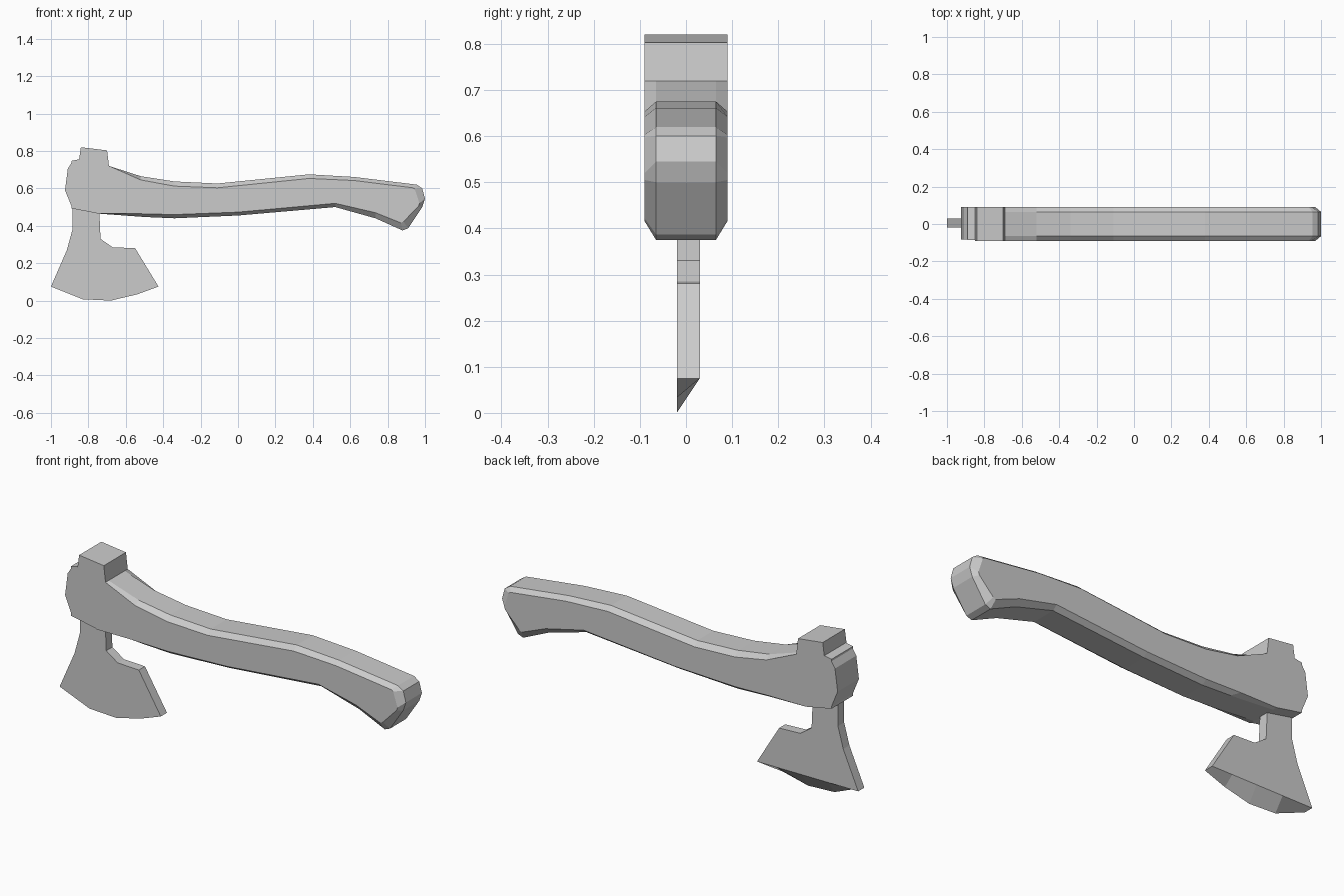
import bpy, bmesh

if "Cube" in bpy.data.objects:
    bpy.data.objects.remove(bpy.data.objects["Cube"])


def loft(name, rings):
    """Skin matching (y, xz-outline) rings from front to back and cap both ends."""
    bm = bmesh.new()
    loops = [[bm.verts.new((x, y, z)) for x, z in pts] for y, pts in rings]
    n = len(loops[0])
    for a, b in zip(loops, loops[1:]):
        for i in range(n):
            j = (i + 1) % n
            bm.faces.new((a[i], a[j], b[j], b[i]))
    bm.faces.new(loops[0][::-1])
    bm.faces.new(loops[-1])
    bmesh.ops.remove_doubles(bm, verts=bm.verts, dist=0.0005)
    bmesh.ops.recalc_face_normals(bm, faces=bm.faces)
    mesh = bpy.data.meshes.new(name)
    bm.to_mesh(mesh)
    bm.free()
    obj = bpy.data.objects.new(name, mesh)
    bpy.context.collection.objects.link(obj)
    return obj


# Curved handle: ridge outline and the inset outline of its flat sides
ridge = [(-.69, .72), (-.52, .665), (-.34, .637), (-.11, .626), (.38, .675),
         (.62, .661), (.955, .62), (.985, .60), (1.0, .545), (.985, .50),
         (.91, .387), (.88, .375), (.735, .44), (.52, .50), (0, .455),
         (-.34, .44), (-.50, .447), (-.745, .465)]
side = [(-.69, .72), (-.52, .645), (-.34, .612), (-.11, .603), (.38, .653),
        (.62, .642), (.935, .603), (.945, .597), (.97, .52), (.965, .505),
        (.885, .422), (.87, .416), (.735, .47), (.52, .52), (0, .473),
        (-.34, .46), (-.54, .465), (-.745, .465)]
loft("handle", [(-.09, side), (-.065, ridge), (.065, ridge), (.09, side)])

# Handle stub poking out past the head
outer = [(-.885, .745), (-.91, .705), (-.925, .59), (-.885, .492)]
loft("handle_stub", [(-.083, outer), (.09, outer)])

# Head collar around the handle
collar = [(-.89, .747), (-.85, .755), (-.69, .72), (-.745, .465), (-.89, .493)]
loft("head_collar", [(-.085, collar), (.09, collar)])

# Hammer poll on top
poll = [(-.85, .75), (-.84, .82), (-.70, .803), (-.69, .72)]
loft("poll", [(-.09, poll), (.09, poll)])

# Blade, ground on the back only so the cutting edge lies on the front face
body = [(-.425, .075), (-.55, .28), (-.67, .285), (-.735, .33), (-.742, .49),
        (-.885, .52), (-.885, .38), (-.915, .27), (-1.0, .075)]
edge_x = [-.83, -.68, -.54]
edge = list(zip(edge_x, [.007, 0, .033]))
grind = [(x, .075) for x in edge_x]
loft("blade", [(-.02, body + edge), (.03, body + grind)])
